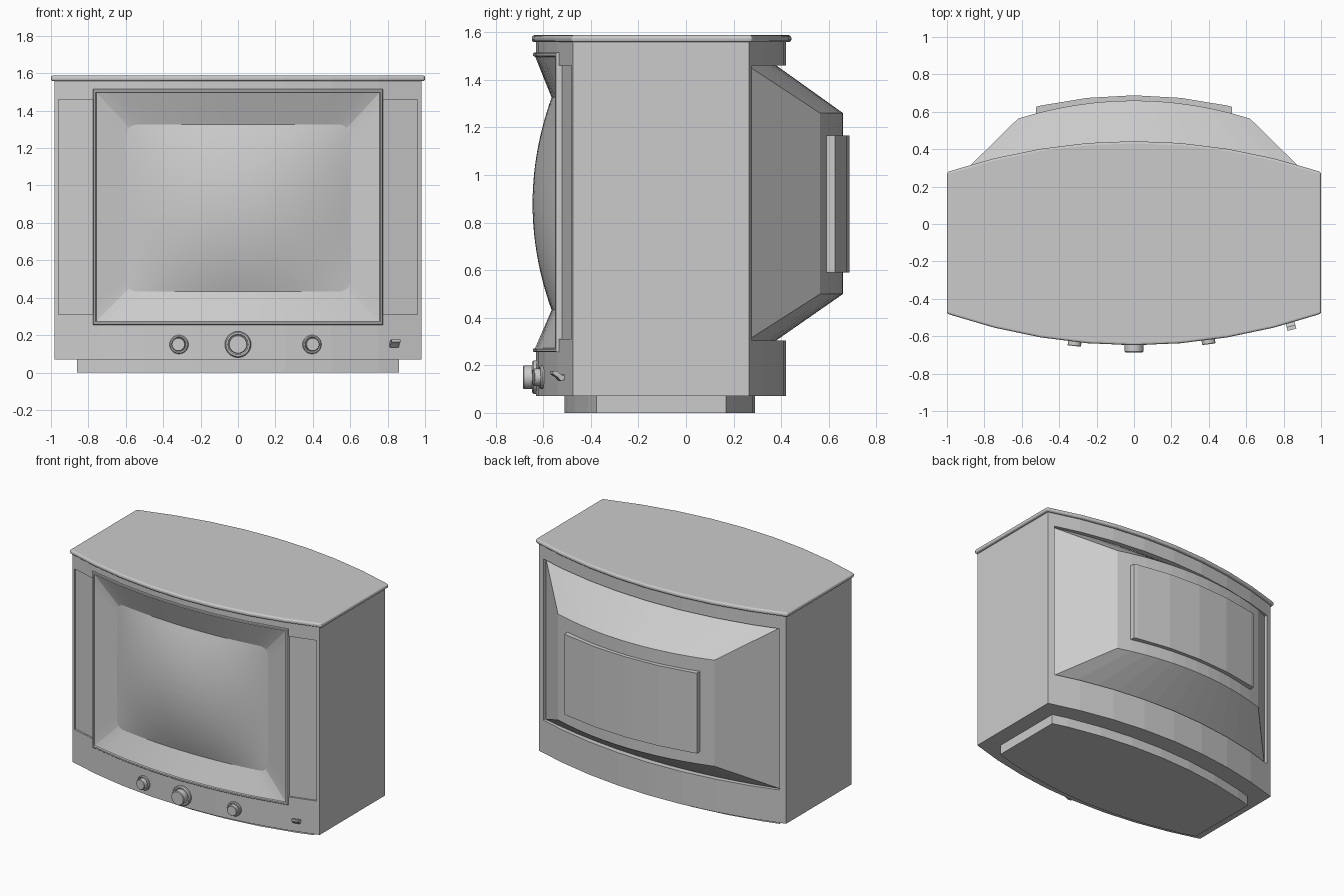
import bpy, bmesh, math
from mathutils import Vector

if "Cube" in bpy.data.objects:
    bpy.data.objects.remove(bpy.data.objects["Cube"], do_unlink=True)

grey = bpy.data.materials.new("plain_grey")
grey.use_nodes = True
grey.diffuse_color = (0.6, 0.6, 0.6, 1)
grey.node_tree.nodes["Principled BSDF"].inputs["Base Color"].default_value = (0.6, 0.6, 0.6, 1)


def make(name, verts, faces, smooth=False):
    mesh = bpy.data.meshes.new(name)
    mesh.from_pydata(verts, [], faces)
    bm = bmesh.new()
    bm.from_mesh(mesh)
    bmesh.ops.recalc_face_normals(bm, faces=bm.faces)
    bm.to_mesh(mesh)
    bm.free()
    mesh.materials.append(grey)
    ob = bpy.data.objects.new(name, mesh)
    bpy.context.collection.objects.link(ob)
    if smooth:
        activate(ob)
        bpy.ops.object.shade_smooth_by_angle(angle=math.radians(35))
    return ob


def activate(ob):
    bpy.ops.object.select_all(action="DESELECT")
    ob.select_set(True)
    bpy.context.view_layer.objects.active = ob


def bow(x):
    """x squared, in straight segments a quarter unit wide"""
    a = math.floor(abs(x) * 4) / 4
    return a * a + (abs(x) - a) * (2 * a + 0.25)


def curve(middle, bend):
    return lambda x: middle + bend * bow(x)


def stations(x0, x1):
    return [x0] + [i / 4 for i in range(-4, 5) if x0 < i / 4 < x1] + [x1]


def curved_block(name, x0, x1, z0, z1, front, back):
    """Prism whose front and back follow plan curves"""
    xs = stations(x0, x1)
    plan = [(x, front(x)) for x in xs] + [(x, back(x)) for x in reversed(xs)]
    n = len(plan)
    verts = [(x, y, z) for z in (z0, z1) for x, y in plan]
    faces = [(i, (i + 1) % n, n + (i + 1) % n, n + i) for i in range(n)]
    return make(name, verts, faces + [tuple(range(n)), tuple(range(n, 2 * n))])


def cut(target, cutter):
    mod = target.modifiers.new("cut", "BOOLEAN")
    mod.operation, mod.solver, mod.object = "DIFFERENCE", "EXACT", cutter
    activate(target)
    bpy.ops.object.modifier_apply(modifier=mod.name)
    bpy.data.objects.remove(cutter, do_unlink=True)


def loft(name, rings, cap=False, smooth=True):
    n = len(rings[0])
    verts = [p for ring in rings for p in ring]
    faces = [(k * n + i, k * n + (i + 1) % n, (k + 1) * n + (i + 1) % n, (k + 1) * n + i)
             for k in range(len(rings) - 1) for i in range(n)]
    if cap:
        faces += [tuple(range(n)), tuple(range(len(verts) - n, len(verts)))]
    return make(name, verts, faces, smooth)


# Cabinet with screen opening, side panel recesses and rear opening
front, back = curve(-0.63, 0.16), curve(0.42, -0.16)
cabinet = curved_block("cabinet", -0.98, 0.98, 0.07, 1.57, front, back)
cut(cabinet, curved_block("screen_cutter", -0.76, 0.76, 0.27, 1.5, curve(-0.9, 0), curve(-0.48, 0.14)))
for x0, x1 in ((-0.96, -0.775), (0.775, 0.96)):
    cut(cabinet, curved_block("panel_cutter", x0, x1, 0.31, 1.46, curve(-0.9, 0), curve(-0.618, 0.16)))
cut(cabinet, curved_block("rear_cutter", -0.935, 0.935, 0.305, 1.46, curve(0.375, -0.14), curve(0.8, 0)))

# Plinth and rounded top board
curved_block("plinth", -0.86, 0.86, 0, 0.08, curve(-0.51, 0.176), curve(0.29, -0.162))
top = curved_block("top_board", -1, 1, 1.558, 1.588, curve(-0.648, 0.168), curve(0.443, -0.165))
bevel = top.modifiers.new("round_edge", "BEVEL")
bevel.width, bevel.segments, bevel.limit_method = 0.012, 3, "ANGLE"

# Rear housing, a bowed frustum
xs = 13
def rear_ring(half, z0, z1, f):
    line = [-half + 2 * half * i / (xs - 1) for i in range(xs)]
    return [(x, f(x), z0) for x in line] + [(x, f(x), z1) for x in reversed(line)]

housing = loft("rear_housing", [rear_ring(0.93, 0.305, 1.46, lambda x: 0.38 - 0.14 * x * x),
                                rear_ring(0.62, 0.5, 1.26, lambda x: 0.66 - 0.25 * x * x)], smooth=False)
# Bowed rear face in vertical strips
bm = bmesh.new()
bm.from_mesh(housing.data)
bm.verts.ensure_lookup_table()
ring = bm.verts[2 * xs:]
for i in range(xs - 1):
    bm.faces.new((ring[i], ring[i + 1], ring[2 * xs - 2 - i], ring[2 * xs - 1 - i]))
bmesh.ops.recalc_face_normals(bm, faces=bm.faces)
bm.to_mesh(housing.data)
bm.free()
curved_block("rear_plate", -0.525, 0.525, 0.59, 1.165, curve(0.62, -0.22), curve(0.688, -0.22))

# Screen outline, sampled densely toward the corners
steps = 24
side = [math.sin(math.pi / 2 * (2 * i / steps - 1)) for i in range(steps)]
square = ([(t, -1) for t in side] + [(1, t) for t in side]
          + [(-t, 1) for t in side] + [(-1, -t) for t in side])


def rect_ring(inset, offset):
    hx, hz = 0.775 - inset, 0.63 - inset
    return [(u * hx, front(u * hx) + offset, 0.885 + v * hz) for u, v in square]


def rounded(u, v, hx=0.6, hz=0.447, r=0.06):
    p = Vector((u * hx, v * hz))
    c = Vector((max(r - hx, min(hx - r, p.x)), max(r - hz, min(hz - r, p.y))))
    d = p - c
    return c + d.normalized() * r


def seat(x):
    return -0.565 + 0.14 * x * x


outline = [rounded(u, v) for u, v in square]
rim = [(p.x, seat(p.x), 0.879 + p.y) for p in outline]
loft("screen_surround", [rect_ring(0, 0.02), rect_ring(0, -0.008), rect_ring(0.004, -0.013),
                         rect_ring(0.014, -0.013), rect_ring(0.018, -0.004), rim])

# Bulging glass screen
rings = []
for k in range(15):
    s = max(1 - k / 14, 0.001)
    ring = []
    for p in outline:
        x, z = p.x * s, p.y * s
        bulge = 0.08 * (1 - (x / 0.6) ** 2) * (1 - (z / 0.447) ** 2)
        ring.append((x, seat(x) - bulge, 0.879 + z))
    rings.append(ring)
loft("screen", rings, smooth=True)

# Stepped control knobs
profile = [(0.07, -0.02), (0.07, 0.01), (0.064, 0.018), (0.055, 0.018), (0.05, 0.012),
           (0.05, 0.052), (0.046, 0.056)]


def knob(name, x, size):
    circle = [(math.cos(a * math.pi / 16), math.sin(a * math.pi / 16)) for a in range(32)]
    ob = loft(name, [[(r * c * size, r * s * size, h * size) for c, s in circle] for r, h in profile], cap=True)
    ob.location = (x, front(x), 0.15)
    ob.rotation_euler = (math.pi / 2, 0, math.atan(0.32 * x))


knob("left_knob", 0.395, 0.72)
knob("middle_knob", 0, 1)
knob("right_knob", -0.315, 0.72)

# Small lever switch
lever = [(0.02, -0.012), (-0.015, -0.02), (-0.03, -0.004), (-0.05, 0.008),
         (-0.05, 0.022), (-0.03, 0.02), (-0.012, 0.004), (0.02, 0.008)]
switch = loft("lever_switch", [[(x, y, z) for y, z in lever] for x in (-0.024, 0.024)], cap=True, smooth=False)
switch.location = (0.832, front(0.832), 0.155)
switch.rotation_euler = (0, 0, math.atan(0.32 * 0.832))
